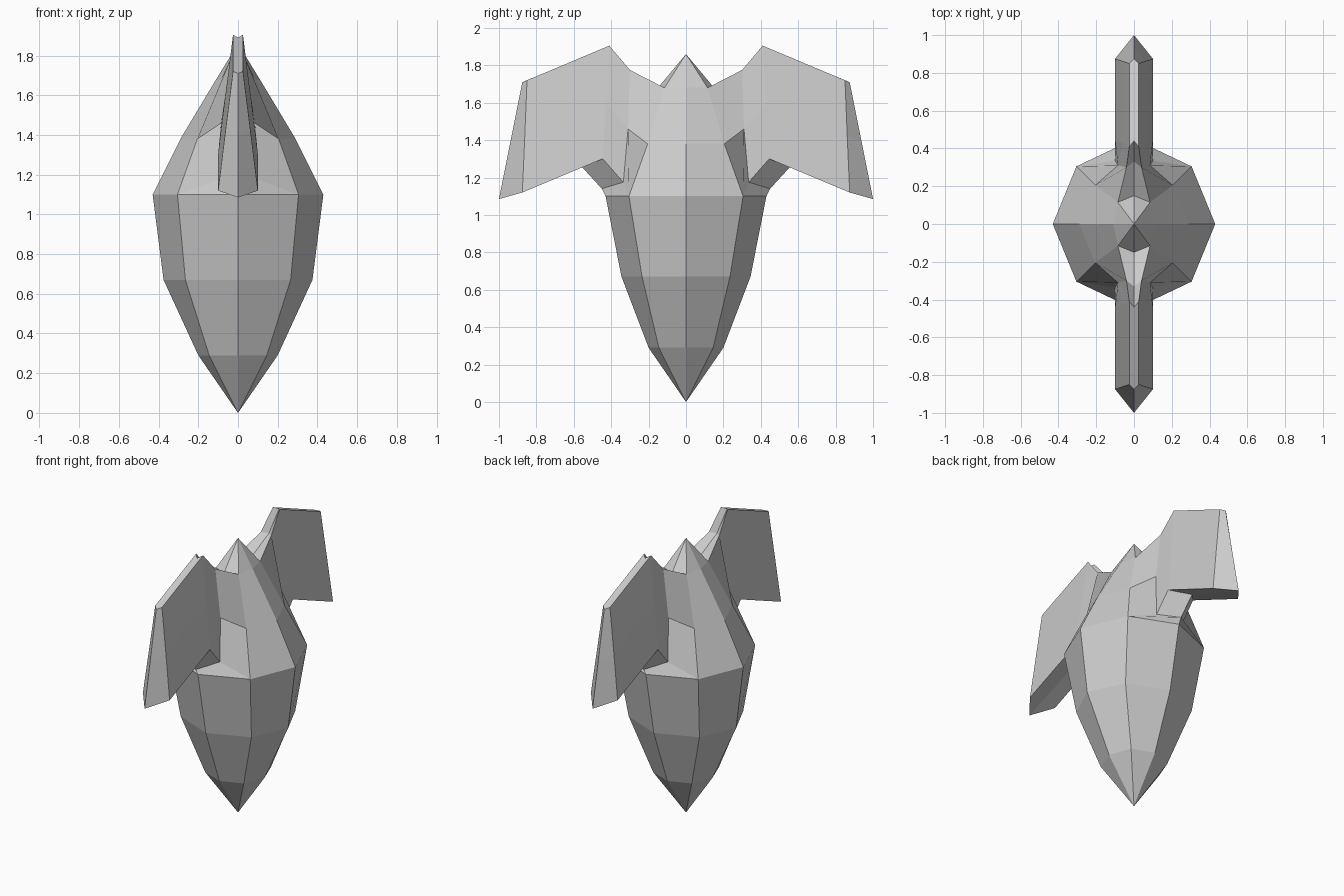
import bpy, bmesh

if "Cube" in bpy.data.objects:
    bpy.data.objects.remove(bpy.data.objects["Cube"])


def build(name, patches):
    """Loft quad patches (rows of points) for one quadrant, mirrored in x and y."""
    bm = bmesh.new()
    for sx in (1, -1):
        for sy in (1, -1):
            for rows in patches:
                grid = [[bm.verts.new((x * sx, y * sy, z)) for x, y, z in r] for r in rows]
                for lo, hi in zip(grid, grid[1:]):
                    for i in range(len(lo) - 1):
                        bm.faces.new((lo[i], lo[i + 1], hi[i + 1], hi[i]))
    bmesh.ops.remove_doubles(bm, verts=bm.verts[:], dist=0.0005)
    bmesh.ops.dissolve_degenerate(bm, edges=bm.edges[:], dist=0.0001)
    bmesh.ops.recalc_face_normals(bm, faces=bm.faces[:])
    mesh = bpy.data.meshes.new(name)
    bm.to_mesh(mesh)
    bm.free()
    obj = bpy.data.objects.new(name, mesh)
    bpy.context.collection.objects.link(obj)
    return obj


def ring(z, side, dx, dy, front):
    """Quarter of an eight-sided ring."""
    return [(side, 0, z), (dx, dy, z), (0, front, z)]


# lower body: eight-sided shell tapering to a point
base = ring(1.10, 0.43, 0.305, 0.305, 0.43)
neck = ring(1.68, 0.11, 0.085, 0.115, 0.15)
build("lower_body", [[ring(0, 0, 0, 0, 0),
                      ring(0.29, 0.2, 0.145, 0.145, 0.2),
                      ring(0.67, 0.375, 0.265, 0.235, 0.345),
                      base]])

# fin sections: centre top, side top, side middle, side bottom, centre bottom
root = [(0, 0.33, 1.765), (0.04, 0.30, 1.775), (0.085, 0.31, 1.46),
        (0.1, 0.335, 1.175), (0, 0.45, 1.14)]
middle = [(0, 0.44, 1.89), (0.025, 0.41, 1.905), (0.063, 0.428, 1.6),
          (0.1, 0.445, 1.30), (0, 0.555, 1.255)]
outer = [(0, 0.875, 1.71), (0.025, 0.85, 1.72), (0.063, 0.862, 1.42),
         (0.1, 0.875, 1.12), (0, 1.0, 1.085)]

# upper body: side facets, cone tip, and fairings running into the fin roots
shoulder = [(0.29, 0, 1.38), (0.205, 0.205, 1.38)]
apex = (0, 0, 1.86)
build("upper_body", [
    [base[:2], shoulder, neck[:2]],
    [neck, [apex] * 3],
    [base[1:], root[3:]],
    [[base[1], root[3]], [shoulder[1], root[2]], [neck[1], root[1]]],
    [neck[1:], [root[1], root[0]]],
])

# front and back fins with pointed outer edges
edge = [[outer[1], outer[0]],
        [outer[2], (0, 0.9375, 1.3975)],
        [outer[3], outer[4]]]
build("fins", [[root, middle, outer], edge])
